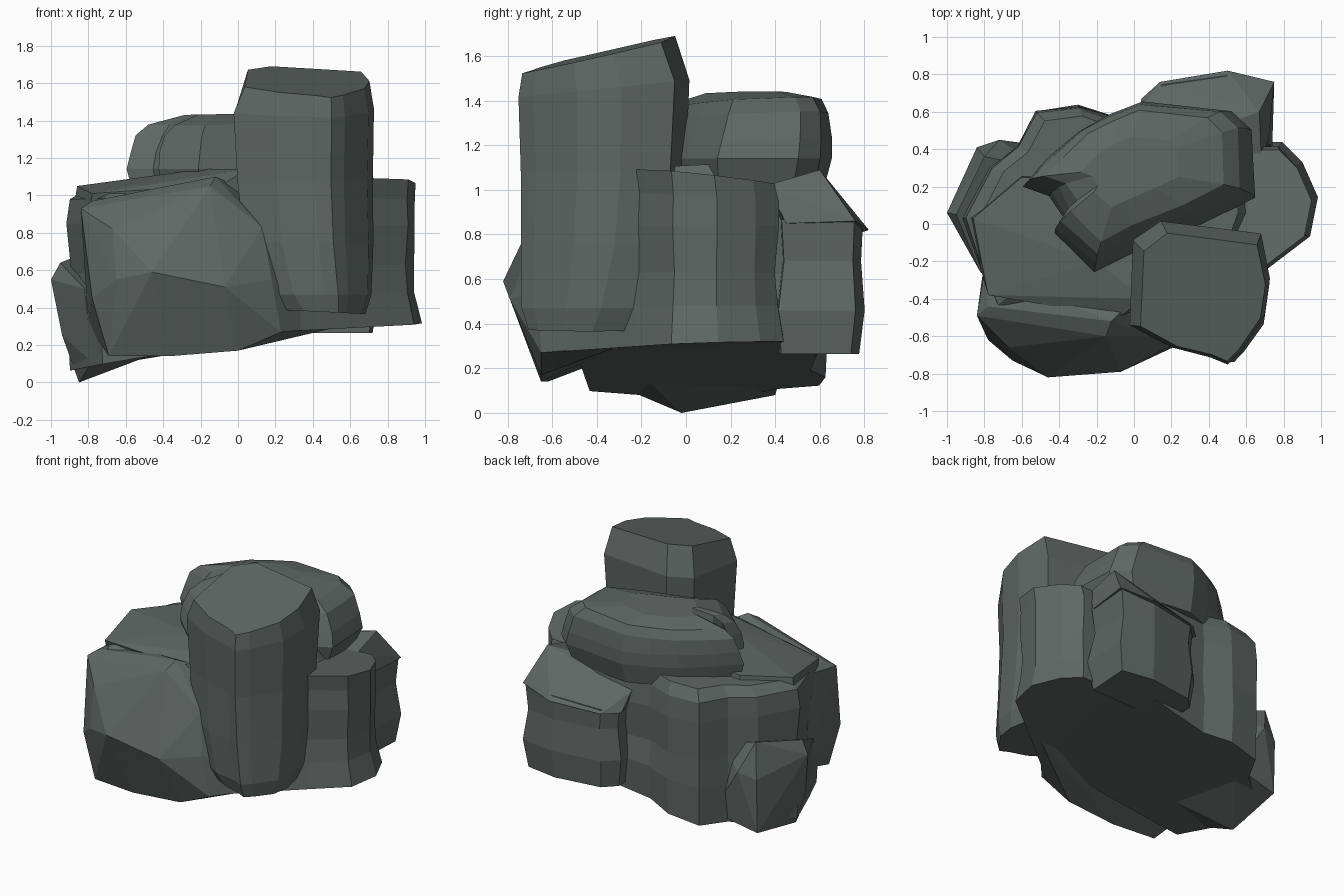
import bpy, bmesh, random
from mathutils import Vector

random.seed(4)
stone = bpy.data.materials.new("dark grey green stone")
stone.diffuse_color = (0.112, 0.138, 0.128, 1)


def finish(name, bm):
    bmesh.ops.recalc_face_normals(bm, faces=bm.faces)
    me = bpy.data.meshes.new(name)
    bm.to_mesh(me)
    bm.free()
    me.materials.append(stone)
    ob = bpy.data.objects.new(name, me)
    bpy.context.collection.objects.link(ob)
    return ob


def loft(name, outline, levels, rough=0.02):
    """Stack scaled copies of an outline; level = z, scale, x tilt, y tilt, x shift, y shift."""
    bm = bmesh.new()
    n = len(outline)
    cx = sum(p[0] for p in outline) / n
    cy = sum(p[1] for p in outline) / n
    rings = []
    for i, (z, s, tx, ty, dx, dy) in enumerate(levels):
        ring = []
        for x, y in outline:
            k = s
            if 0 < i < len(levels) - 1:
                k += random.uniform(-rough, rough)
            px, py = cx + (x - cx) * k + dx, cy + (y - cy) * k + dy
            ring.append(bm.verts.new((px, py, z + tx * (px - cx) + ty * (py - cy))))
        rings.append(ring)
    for a, b in zip(rings, rings[1:]):
        for j in range(n):
            bm.faces.new((a[j], a[(j + 1) % n], b[(j + 1) % n], b[j]))
    bm.faces.new(rings[0][::-1])
    bm.faces.new(rings[-1])
    return finish(name, bm)


def hull(name, points):
    bm = bmesh.new()
    for p in points:
        bm.verts.new(Vector(p))
    bmesh.ops.convex_hull(bm, input=bm.verts)
    junk = [v for v in bm.verts if not v.link_faces]
    bmesh.ops.delete(bm, geom=junk, context='VERTS')
    bmesh.ops.dissolve_limit(bm, angle_limit=0.06, verts=bm.verts, edges=bm.edges)
    return finish(name, bm)


# Main body: wide rock on the left and through the middle
loft("main_rock",
     [(-0.82, -0.25), (-0.92, 0.03), (-0.78, 0.30), (-0.63, 0.42), (-0.53, 0.61), (-0.30, 0.64),
      (-0.11, 0.57), (0.30, 0.60), (0.60, 0.45), (0.66, 0.05), (0.50, -0.40), (0.1, -0.5), (-0.74, -0.45)],
     [(0.18, 0.97, 0.17, -0.01, 0, 0), (0.42, 1.0, 0.1, 0, 0, 0), (0.60, 0.97, 0.03, 0, 0, 0),
      (0.85, 0.99, 0, 0, 0, 0), (1.00, 0.97, 0.03, 0.0, 0, 0), (1.07, 0.87, 0.06, 0.03, 0.01, 0)])

# Low block sticking out on the left
hull("left_block", [
    (-0.85, -0.02, 0), (-0.84, 0.40, 0.08), (-0.94, 0.0, 0.25), (-1.0, 0.06, 0.55), (-0.84, 0.41, 0.46),
    (-0.72, 0.45, 0.50), (-0.95, 0.05, 0.64), (-0.80, 0.36, 0.70), (-0.78, -0.28, 0.11), (-0.82, -0.26, 0.5),
    (-0.5, 0.42, 0.15), (-0.4, -0.2, 0.17), (-0.5, 0.3, 0.6)])

# Faceted boulder at the front left
hull("front_boulder", [
    (-0.69, -0.62, 0.14), (-0.37, -0.65, 0.14), (0.0, -0.65, 0.17), (0.23, -0.65, 0.27), (0.55, -0.3, 0.30),
    (-0.78, -0.62, 0.45), (-0.65, -0.73, 0.55), (-0.46, -0.82, 0.59), (-0.07, -0.79, 0.51), (0.18, -0.66, 0.55),
    (-0.84, -0.49, 0.93), (-0.67, -0.66, 0.82), (-0.15, -0.60, 1.05), (0.13, -0.60, 0.83), (-0.78, -0.44, 0.97),
    (-0.12, -0.52, 1.10), (0.1, -0.3, 1.0), (-0.8, -0.2, 0.3), (-0.8, -0.25, 0.95)])

# Sloping shelf behind the boulder
hull("sloping_shelf", [
    (-0.78, -0.38, 1.01), (-0.08, -0.50, 1.06), (-0.86, 0.03, 1.05), (-0.2, -0.2, 1.14), (0.05, -0.4, 1.14),
    (-0.60, 0.25, 1.08), (0.1, 0.2, 1.14), (-0.8, -0.3, 0.8), (0.1, -0.45, 0.8), (-0.9, 0.05, 0.8),
    (-0.6, 0.3, 0.8), (0.1, 0.2, 0.8)])

# Tall column at the front right
loft("tall_column",
     [(0.0, -0.08), (-0.02, -0.53), (0.20, -0.65), (0.41, -0.70), (0.50, -0.74), (0.57, -0.67),
      (0.70, -0.48), (0.73, -0.28), (0.68, -0.04), (0.14, 0.03)],
     [(0.38, 0.62, -0.05, 0, 0.08, -0.09), (0.47, 0.78, 0, 0, 0.06, -0.07), (0.75, 0.92, 0, 0, 0.02, -0.03),
      (1.08, 0.96, 0, 0, 0, -0.01), (1.45, 1.0, 0, 0.1, 0, -0.01), (1.60, 0.89, -0.03, 0.23, 0.01, -0.03)], 0.015)

# Right side rock, with its foot running under the column
loft("right_rock",
     [(0.24, -0.58), (0.70, -0.22), (0.91, -0.06), (0.95, 0.14), (0.87, 0.32), (0.77, 0.42), (0.35, 0.42)],
     [(0.305, 1.05, 0.03, 0.03, 0.02, 0), (0.48, 0.99, 0, 0, 0, 0), (0.63, 0.95, 0, 0, 0, 0),
      (0.84, 0.99, 0, 0, 0, 0), (0.97, 0.97, 0, -0.06, 0, 0), (1.06, 0.96, 0.05, -0.11, 0.01, -0.01)], 0.02)

# Back right rock, with a flared wedge on top
loft("back_rock",
     [(0.05, 0.40), (0.05, 0.66), (0.14, 0.75), (0.50, 0.80), (0.75, 0.76), (0.73, 0.42)],
     [(0.265, 0.92, 0, 0, 0, -0.01), (0.46, 1.01, 0, 0, 0, 0), (0.68, 0.92, 0, 0, 0, 0),
      (0.84, 0.96, 0.08, 0, 0, 0)])
hull("back_wedge", [
    (0.75, 0.76, 0.86), (0.50, 0.82, 0.82), (0.14, 0.76, 0.80), (0.04, 0.67, 0.80), (0.67, 0.60, 1.09),
    (0.02, 0.58, 0.93), (0.68, 0.36, 1.02), (0.72, 0.45, 0.85), (0.1, 0.4, 0.80), (0.1, 0.4, 1.0)])

# Cap rock on top at the back
loft("cap_rock",
     [(-0.60, 0.20), (-0.45, 0.15), (-0.38, 0.03), (-0.43, -0.05), (-0.21, -0.25), (0.0, -0.15), (0.35, 0.0),
      (0.65, 0.14), (0.62, 0.50), (0.52, 0.60), (0.05, 0.65), (-0.13, 0.58), (-0.30, 0.49), (-0.48, 0.33)],
     [(1.0, 0.92, 0, 0, 0, 0), (1.14, 1.0, 0, 0, 0, 0), (1.23, 0.96, 0, 0, 0, 0.02),
      (1.33, 0.89, 0.02, 0.03, 0, 0.04), (1.39, 0.77, 0.03, 0.04, 0, 0.05), (1.435, 0.42, 0.02, 0, 0, 0.06)], 0.015)
